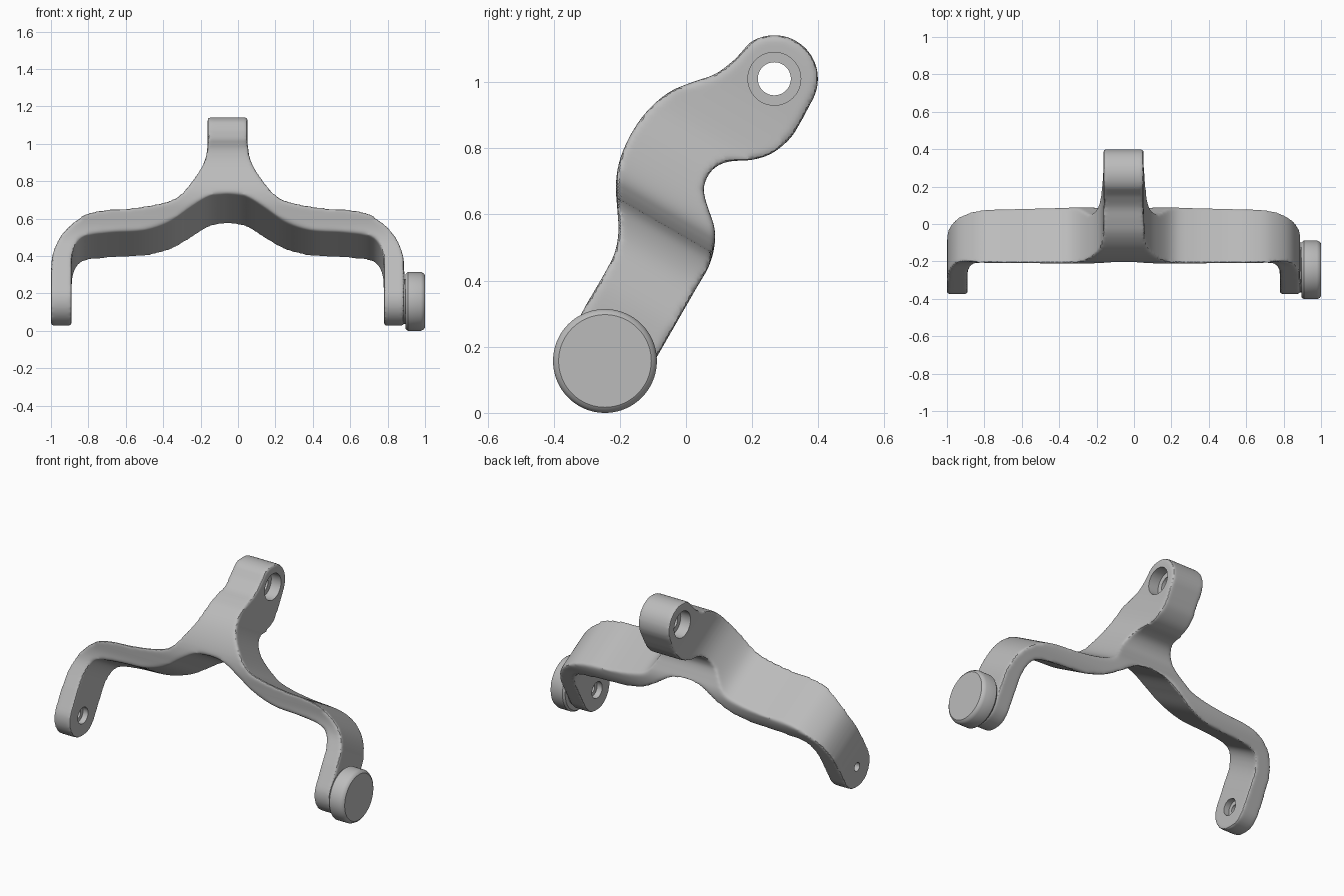
import bpy, bmesh
from math import sin, cos, pi, radians
from mathutils import Vector

cube = bpy.data.objects.get("Cube")
if cube:
    bpy.data.objects.remove(cube, do_unlink=True)

steel = bpy.data.materials.new("steel grey")
steel.use_nodes = True
colour = (0.5, 0.5, 0.5, 1)
steel.diffuse_color = colour
steel.node_tree.nodes["Principled BSDF"].inputs["Base Color"].default_value = colour

MID = -0.055                 # the fork's own centre line in x
TILT = radians(30)           # the arms lean back by this angle
FOOT = (-0.245, 0.157)       # y, z of the leg bores
EYE = (0.267, 1.01)          # y, z of the top bore


def spline(points, steps=6):
    """Smooth open curve through the points."""
    p = [Vector(q) for q in points]
    p = [2 * p[0] - p[1]] + p + [2 * p[-1] - p[-2]]
    out = []
    for a, b, c, d in zip(p, p[1:], p[2:], p[3:]):
        for i in range(steps):
            t = i / steps
            out.append(0.5 * (2 * b + (c - a) * t + (2 * a - 5 * b + 4 * c - d) * t * t
                              + (3 * b - a - 3 * c + d) * t ** 3))
    return [tuple(v) for v in out] + [tuple(p[-2])]


def arc(centre, r, start, end, n=24):
    angles = [radians(start + (end - start) * i / n) for i in range(n + 1)]
    return [(centre[0] + r * cos(a), centre[1] + r * sin(a)) for a in angles]


def make(name, bm):
    bmesh.ops.recalc_face_normals(bm, faces=bm.faces)
    mesh = bpy.data.meshes.new(name)
    bm.to_mesh(mesh)
    bm.free()
    ob = bpy.data.objects.new(name, mesh)
    bpy.context.collection.objects.link(ob)
    return ob


def prism(name, points, direction):
    """Closed outline of 3D points extruded along a direction."""
    bm = bmesh.new()
    face = bm.faces.new([bm.verts.new(p) for p in points])
    grown = bmesh.ops.extrude_face_region(bm, geom=[face], use_keep_orig=True)
    moved = [g for g in grown["geom"] if isinstance(g, bmesh.types.BMVert)]
    bmesh.ops.translate(bm, verts=moved, vec=direction)
    return make(name, bm)


def lathe(name, centre, profile, n=64):
    """Turned part on an axis along x; profile is (radius, x) pairs."""
    bm = bmesh.new()
    rings = [[bm.verts.new((x, centre[0] + r * cos(2 * pi * i / n),
                            centre[1] + r * sin(2 * pi * i / n))) for i in range(n)]
             for r, x in profile]
    for a, b in zip(rings, rings[1:]):
        for i in range(n):
            j = (i + 1) % n
            bm.faces.new((a[i], a[j], b[j], b[i]))
    bm.faces.new(rings[0])
    bm.faces.new(rings[-1])
    return make(name, bm)


def boolean(ob, tool, operation):
    mod = ob.modifiers.new(tool.name, "BOOLEAN")
    mod.operation, mod.object, mod.solver = operation, tool, "EXACT"
    tool.hide_render = True


def finish(ob):
    """Apply modifiers, set the colour and shade."""
    bpy.ops.object.select_all(action="DESELECT")
    ob.select_set(True)
    bpy.context.view_layer.objects.active = ob
    for mod in list(ob.modifiers):
        bpy.ops.object.modifier_apply(modifier=mod.name)
    ob.data.materials.clear()
    ob.data.materials.append(steel)
    for poly in ob.data.polygons:
        poly.material_index = 0
    bpy.ops.object.shade_smooth_by_angle(angle=radians(30))


# Side outline (y, z): leg, bent neck and round eye
front_edge = spline([(-0.30, 0.33), (-0.245, 0.424), (-0.215, 0.485), (-0.204, 0.55),
                     (-0.208, 0.62), (-0.212, 0.69), (-0.2, 0.765), (-0.165, 0.845),
                     (-0.115, 0.915), (-0.05, 0.97), (0.02, 1.0), (0.09, 1.025), (0.15, 1.07)])
back_edge = spline([(0.35, 0.885), (0.315, 0.83), (0.26, 0.785), (0.2, 0.765), (0.13, 0.76),
                    (0.085, 0.74), (0.058, 0.70), (0.055, 0.66), (0.07, 0.61),
                    (0.086, 0.56), (0.087, 0.51), (0.07, 0.445), (0.033, 0.38)])
outline = (arc(FOOT, 0.13, -30, -210) + front_edge
           + arc(EYE, 0.132, 125, -25) + back_edge)
bracket = prism("fork_bracket", [(-1.2, y, z) for y, z in outline], (2.4, 0, 0))

# Fork outline: half width and height along the tilted plane, then mirrored
outer = spline([(0.107, 1.0), (0.108, 0.876), (0.122, 0.742), (0.172, 0.631), (0.258, 0.525),
                (0.365, 0.487), (0.525, 0.465), (0.685, 0.454), (0.793, 0.423),
                (0.889, 0.345), (0.937, 0.23), (0.945, 0.1)])
inner = spline([(0.835, 0.1), (0.83, 0.23), (0.798, 0.312), (0.739, 0.343), (0.605, 0.358),
                (0.445, 0.367), (0.311, 0.405), (0.205, 0.465), (0.124, 0.511),
                (0.07, 0.529), (0, 0.535)])
half = [(0.107, 1.4)] + outer + [(0.945, -0.3), (0.835, -0.3)] + inner
whole = half + [(-s, u) for s, u in reversed(half[:-1])]
depth = Vector((0, cos(TILT), -sin(TILT)))
fork = prism("fork_cutter",
             [Vector((MID + s, u * sin(TILT), u * cos(TILT))) - 1.5 * depth for s, u in whole],
             3 * depth)
boolean(bracket, fork, "INTERSECT")

# Rounded edges all over the casting
remesh = bracket.modifiers.new("even_skin", "REMESH")
remesh.mode, remesh.voxel_size = "VOXEL", 0.009
soften = bracket.modifiers.new("soft_edges", "SMOOTH")
soften.factor, soften.iterations = 0.5, 9

# Eye bore, counterbored from both sides
cutters = [fork, lathe("eye_bore_cutter", EYE, [
    (0.08, MID - 0.2), (0.08, MID - 0.04), (0.05, MID - 0.04),
    (0.05, MID + 0.04), (0.08, MID + 0.04), (0.08, MID + 0.2)])]

# Leg bores, counterbored on the inner faces
for side, word in ((-1, "right"), (1, "left")):
    cutters.append(lathe(word + "_leg_bore_cutter", FOOT, [
        (r, MID + side * s) for r, s in
        ((0.05, 0.78), (0.05, 0.87), (0.026, 0.87), (0.026, 1.0))], 40))
for tool in cutters[1:]:
    boolean(bracket, tool, "DIFFERENCE")
finish(bracket)
for tool in cutters:
    bpy.data.objects.remove(tool, do_unlink=True)

# Round knob on the outside of one leg
knob = lathe("side_knob", FOOT, [
    (0.12, 0.875), (0.12, 0.896), (0.147, 0.896), (0.157, 0.908),
    (0.157, 0.978), (0.15, 0.993), (0.14, 1.0)], 96)
finish(knob)
